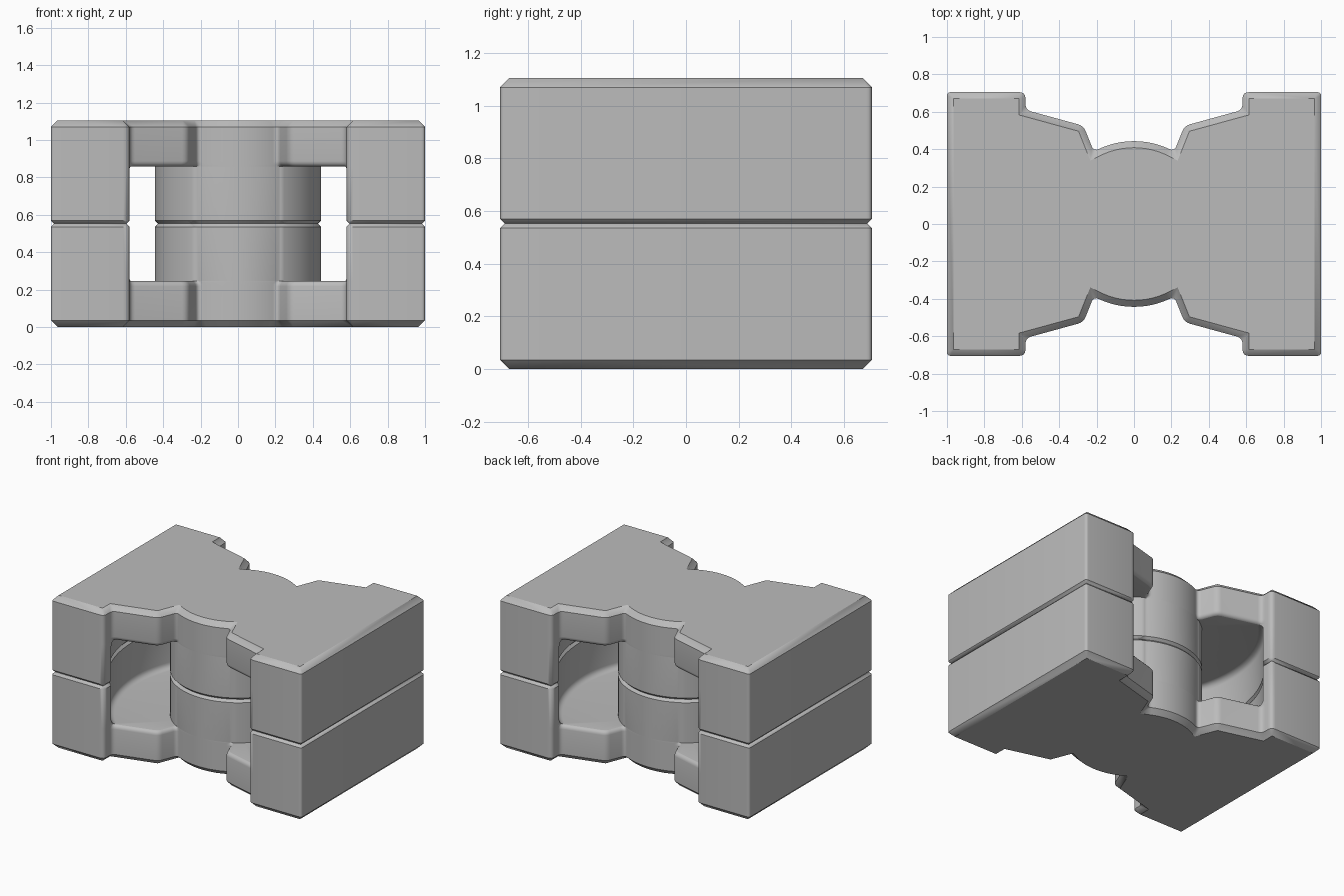
import bpy, bmesh, math
from mathutils import Matrix, Vector

cube = bpy.data.objects.get("Cube")
if cube:
    bpy.data.objects.remove(cube, do_unlink=True)

JOIN = 0.552          # height of the mating plane
FLOOR = 0.245         # floor of the winding window
POST, WINDOW = 0.445, 0.85
ROUND = 0.03

ferrite = bpy.data.materials.new("ferrite_grey")
ferrite.use_nodes = True
ferrite.diffuse_color = (0.5, 0.5, 0.5, 1)
bsdf = next(n for n in ferrite.node_tree.nodes if n.type == 'BSDF_PRINCIPLED')
bsdf.inputs["Base Color"].default_value = ferrite.diffuse_color
bsdf.inputs["Roughness"].default_value = 0.7


def make_object(name, bm):
    bmesh.ops.remove_doubles(bm, verts=bm.verts, dist=1e-5)
    bmesh.ops.triangulate(bm, faces=bm.faces)
    bmesh.ops.recalc_face_normals(bm, faces=bm.faces)
    mesh = bpy.data.meshes.new(name)
    bm.to_mesh(mesh)
    bm.free()
    ob = bpy.data.objects.new(name, mesh)
    bpy.context.collection.objects.link(ob)
    return ob


def outline(w):
    """Plan corners (point, rounding); w pulls in the wings only."""
    r = POST - 0.002
    px = 0.215 + 0.95 * w
    quarter = [(1, 0.705, 0.02), (0.58, 0.705, 0.035),
               (0.58, 0.61 - 1.03 * w, 0.03),
               (0.27 + 0.68 * w, 0.525 - 0.85 * w, 0.03),
               (px, math.sqrt(r * r - px * px), 0.03)]
    end = math.asin(px / r)
    for i in range(5, -1, -1):
        a = end * i / 6
        quarter.append((r * math.sin(a), r * math.cos(a), 0))
    half = quarter + [(-x, y, c) for x, y, c in quarter[-2::-1]]
    full = half + [(-x, -y, c) for x, y, c in half]
    return [(Vector((x, y)), c) for x, y, c in full]


def ring(w, inset):
    """Rounded outline, or a sharp mitred one where it is chamfered inward."""
    corners = outline(w)
    pts = []
    for i, (p, c) in enumerate(corners):
        d1 = (p - corners[i - 1][0]).normalized()
        d2 = (corners[(i + 1) % len(corners)][0] - p).normalized()
        n1, n2 = Vector((-d1.y, d1.x)), Vector((-d2.y, d2.x))
        if c == 0 or inset:
            q = p + (n1 + n2) * inset / (1 + n1.dot(n2))
            pts += [q] * (5 if c else 1)
        else:
            a, b = p - d1 * c, p + d2 * c
            for k in range(5):
                t = k / 4
                pts.append(a * (1 - t) ** 2 + p * 2 * t * (1 - t) + b * t * t)
    return pts


def core_blank():
    # levels: height, wing pull-in, chamfer
    levels = [(0, 0, 0.035), (0.035, 0, 0)]
    for k in range(5):
        a = math.radians(22.5 * k)
        levels.append((FLOOR + 0.002 - ROUND * (1 - math.sin(a)),
                       ROUND * (1 - math.cos(a)), 0))
    levels += [(JOIN - 0.017, ROUND, 0), (JOIN, ROUND, 0.017)]
    bm = bmesh.new()
    rings = [[bm.verts.new((p.x, p.y, z)) for p in ring(w, c)]
             for z, w, c in levels]
    for lo, hi in zip(rings, rings[1:]):
        for i in range(len(lo)):
            bm.faces.new((lo[i - 1], lo[i], hi[i], hi[i - 1]))
    bm.faces.new(rings[0][::-1])
    bm.faces.new(rings[-1])
    return make_object("lower_core", bm)


def window_cutter():
    # ring-shaped winding window, filleted at the legs, flared at the mating plane
    f, flare = 0.04, 0.035
    profile = [(POST, FLOOR)]
    for k in range(6):
        a = math.radians(18 * k - 90)
        profile.append((WINDOW - f + f * math.cos(a), FLOOR + f + f * math.sin(a)))
    z = JOIN - 0.017
    profile += [(WINDOW, z), (WINDOW + flare, z + flare),
                (POST - flare, z + flare), (POST, z)]
    bm = bmesh.new()
    steps = 96
    rings = []
    for s in range(steps):
        a = math.tau * s / steps
        rings.append([bm.verts.new((r * math.cos(a), r * math.sin(a), h))
                      for r, h in profile])
    for s in range(steps):
        p, q = rings[s - 1], rings[s]
        for i in range(len(profile)):
            bm.faces.new((p[i - 1], q[i - 1], q[i], p[i]))
    ob = make_object("window_cutter", bm)
    ob.hide_render = True
    return ob


# Lower half: blank minus the winding window
lower = core_blank()
cutter = window_cutter()
mod = lower.modifiers.new("window", 'BOOLEAN')
mod.operation, mod.solver, mod.object = 'DIFFERENCE', 'EXACT', cutter
bpy.ops.object.select_all(action='DESELECT')
bpy.context.view_layer.objects.active = lower
lower.select_set(True)
bpy.ops.object.modifier_apply(modifier=mod.name)
bpy.data.objects.remove(cutter, do_unlink=True)
lower.data.materials.clear()
lower.data.materials.append(ferrite)

# Upper half: mirrored across the mating plane
upper = bpy.data.objects.new("upper_core", lower.data.copy())
bpy.context.collection.objects.link(upper)
upper.data.transform(Matrix.Translation((0, 0, 2 * JOIN)) @ Matrix.Diagonal((1, 1, -1, 1)))
upper.data.flip_normals()

upper.select_set(True)
bpy.ops.object.shade_smooth_by_angle(angle=math.radians(35))
